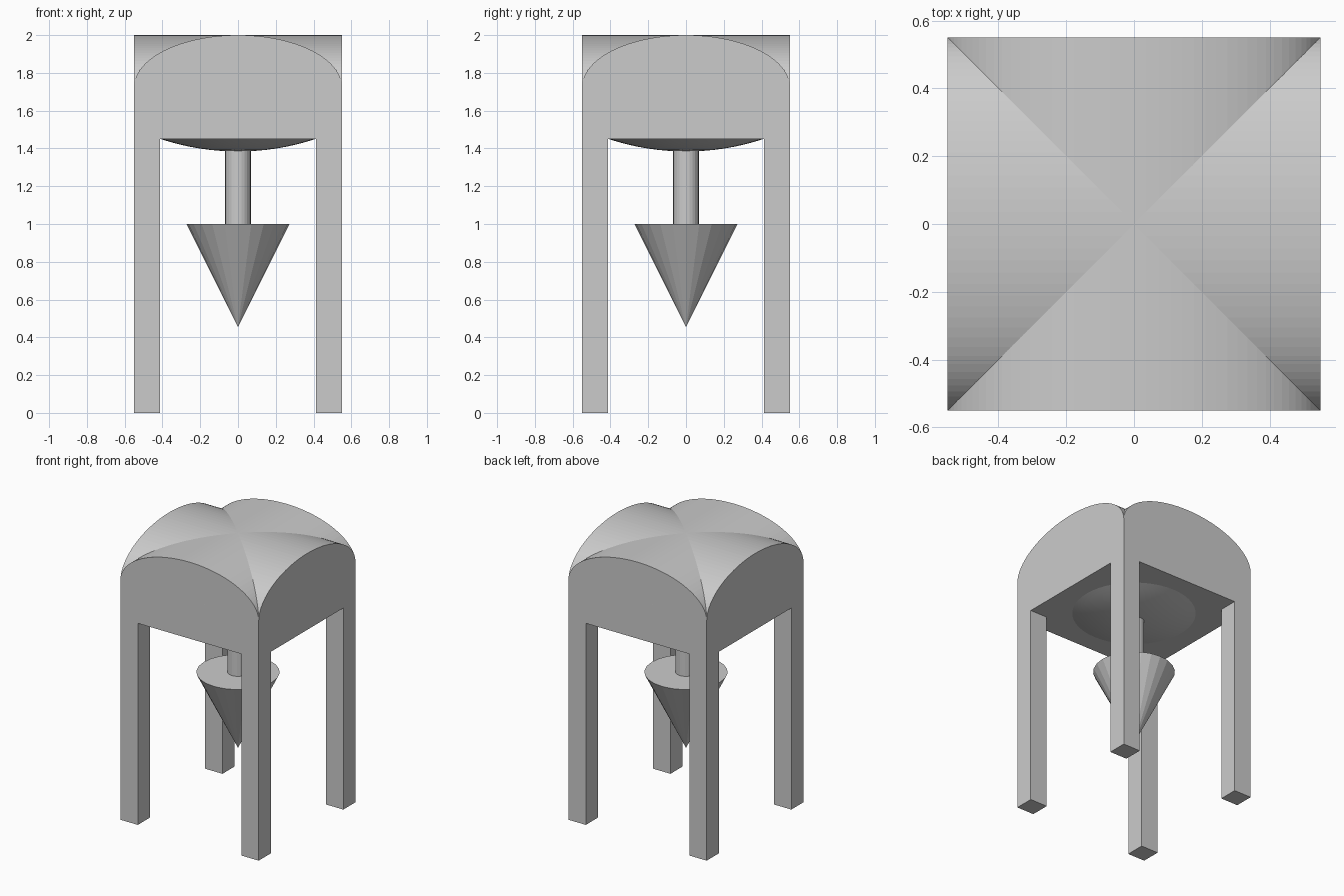
import bpy
import bmesh
from math import cos, sin, pi

if "Cube" in bpy.data.objects:
    bpy.data.objects.remove(bpy.data.objects["Cube"], do_unlink=True)

HALF, SPRING, RISE = 0.55, 1.725, 0.275
UNDERSIDE, LEG = 1.45, 0.138

# Single stone colour
stone = bpy.data.materials.new("light_grey_stone")
stone.use_nodes = True
COLOUR = (0.6, 0.6, 0.6, 1)
stone.diffuse_color = COLOUR
stone.node_tree.nodes["Principled BSDF"].inputs["Base Color"].default_value = COLOUR


def finish(name, bm):
    bmesh.ops.recalc_face_normals(bm, faces=bm.faces)
    mesh = bpy.data.meshes.new(name)
    bm.to_mesh(mesh)
    bm.free()
    mesh.materials.append(stone)
    obj = bpy.data.objects.new(name, mesh)
    bpy.context.collection.objects.link(obj)
    return obj


def vault(name, along_x, base):
    """Extrude an elliptical arch, with straight walls down to base."""
    steps = 48
    profile = [(HALF * cos(pi * i / steps), SPRING + RISE * sin(pi * i / steps))
               for i in range(steps + 1)]
    if base < SPRING:
        profile += [(-HALF, base), (HALF, base)]
    bm = bmesh.new()
    verts = [bm.verts.new((-HALF, u, z) if along_x else (u, -HALF, z))
             for u, z in profile]
    face = bm.faces.new(verts)
    new = bmesh.ops.extrude_face_region(bm, geom=[face], use_keep_orig=True)["geom"]
    moved = [v for v in new if isinstance(v, bmesh.types.BMVert)]
    shift = (2 * HALF, 0, 0) if along_x else (0, 2 * HALF, 0)
    bmesh.ops.translate(bm, verts=moved, vec=shift)
    return finish(name, bm)


def lathe(name, profile, sides):
    """Spin a radius/height profile around the z axis."""
    bm = bmesh.new()
    verts = [bm.verts.new((r, 0, z)) for r, z in profile]
    edges = [bm.edges.new(pair) for pair in zip(verts, verts[1:])]
    bmesh.ops.spin(bm, geom=verts + edges, cent=(0, 0, 0), axis=(0, 0, 1),
                   angle=2 * pi, steps=sides)
    bmesh.ops.remove_doubles(bm, verts=bm.verts, dist=0.0001)
    return finish(name, bm)


# Crossing roof vaults; the side vault includes the solid block below
vault("roof_block_and_side_vault", True, UNDERSIDE)
vault("front_vault", False, SPRING)

# Four square legs
for y_name, sy in (("front", -1), ("back", 1)):
    for x_name, sx in (("right", -1), ("left", 1)):
        bm = bmesh.new()
        bmesh.ops.create_cube(bm, size=1)
        bmesh.ops.scale(bm, vec=(LEG, LEG, UNDERSIDE), verts=bm.verts)
        offset = HALF - LEG / 2
        bmesh.ops.translate(bm, vec=(sx * offset, sy * offset, UNDERSIDE / 2),
                            verts=bm.verts)
        finish(f"{y_name}_{x_name}_leg", bm)

# Shallow dome bulging from the underside
RADIUS, DEPTH, RINGS = 0.41, 0.066, 8
ball = (RADIUS ** 2 + DEPTH ** 2) / (2 * DEPTH)
cap = []
for i in range(RINGS + 1):
    r = RADIUS * (1 - i / RINGS)
    cap.append((r, UNDERSIDE - DEPTH + ball - (ball * ball - r * r) ** 0.5))
dome = lathe("ceiling_dome", cap, 48)
for poly in dome.data.polygons:
    poly.use_smooth = True
# Dome faces point down and outwards
if dome.data.polygons[0].normal.z > 0:
    dome.data.flip_normals()

# Hanging rod and pointed cone
lathe("hanging_rod", [(0, 1.42), (0.068, 1.42), (0.068, 0.99), (0, 0.99)], 24)
lathe("hanging_cone", [(0, 1.0), (0.272, 1.0), (0, 0.455)], 24)
